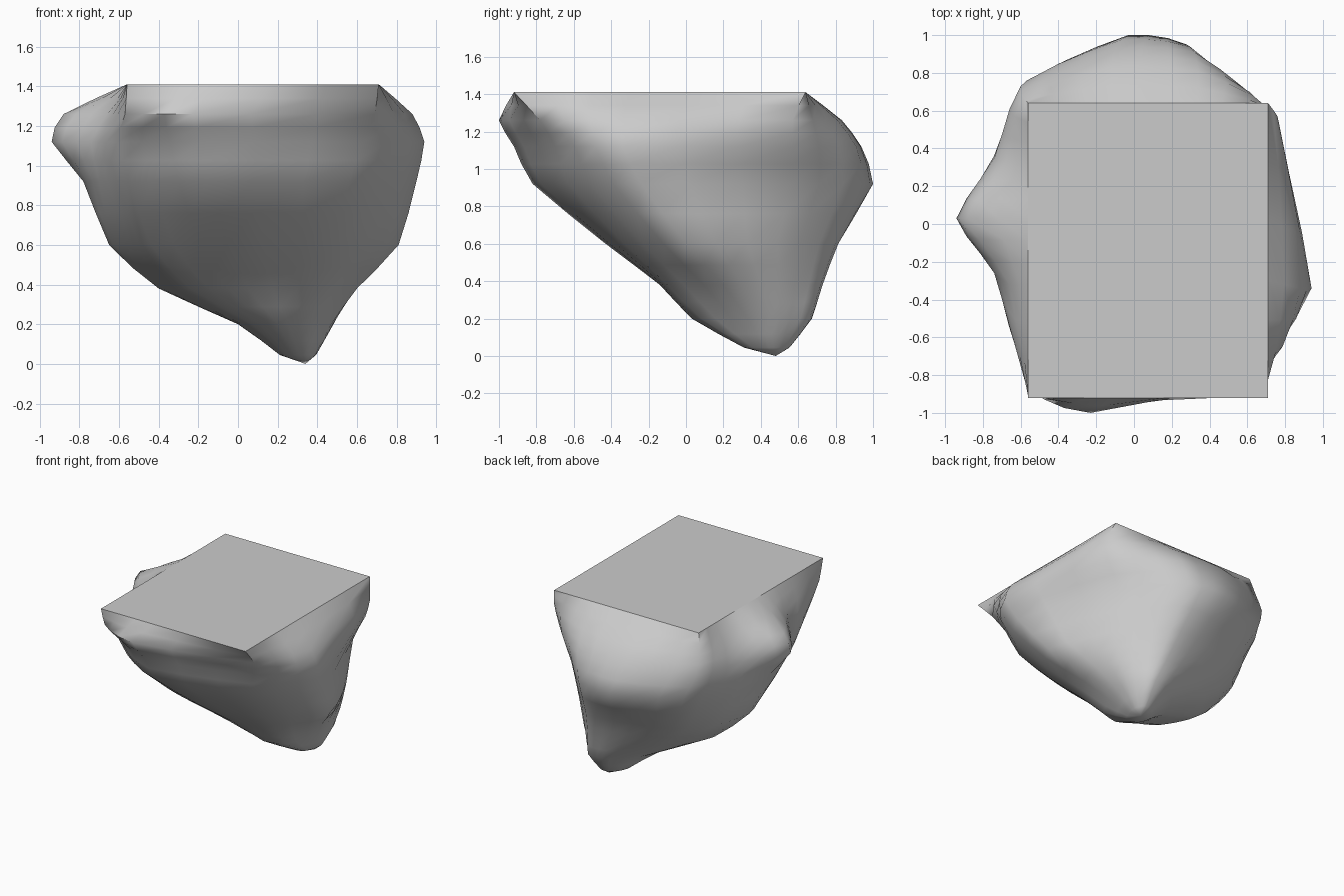
import bpy, bmesh
from mathutils import Vector

if "Cube" in bpy.data.objects:
    bpy.data.objects.remove(bpy.data.objects["Cube"])

# Rock cross-sections: height -> x,y of front, front-right, right, back-right, back ridge
# (right and left), back-left, left-back, left lump, left-front, front-left points
SECTIONS = [
    (0.20, [(.20, .03), (.36, .08), (.47, .33), (.48, .50), (.40, .66), (.27, .67), (.13, .58), (.05, .47), (.00, .33), (.02, .21), (.07, .11)]),
    (0.38, [(.05, -.14), (.42, -.10), (.60, .20), (.55, .50), (.36, .72), (.17, .72), (-.12, .60), (-.30, .44), (-.40, .22), (-.34, .06), (-.24, -.07)]),
    (0.60, [(-.05, -.43), (.50, -.33), (.81, .00), (.61, .49), (.32, .80), (.07, .80), (-.35, .66), (-.57, .43), (-.65, .13), (-.57, -.11), (-.44, -.31)]),
    (0.92, [(-.15, -.82), (.56, -.63), (.90, -.24), (.62, .56), (.28, .95), (-.03, 1.0), (-.52, .78), (-.73, .37), (-.78, .05), (-.70, -.28), (-.55, -.60)]),
    (1.12, [(-.18, -.92), (.63, -.70), (.94, -.34), (.72, .57), (.32, .91), (-.10, .93), (-.60, .73), (-.74, .35), (-.94, .03), (-.74, -.26), (-.61, -.67)]),
    (1.26, [(-.23, -1.0), (.69, -.78), (.88, -.34), (.76, .57), (.34, .81), (-.12, .83), (-.59, .68), (-.68, .33), (-.88, .03), (-.66, -.32), (-.57, -.86)]),
]
TOP_Z = 1.41
TOP = [(-.1, -.92), (.71, -.92), (.71, -.3), (.71, .64), (.34, .64), (-.12, .64), (-.56, .64),
       (-.56, .33), (-.56, .03), (-.56, -.32), (-.56, -.92)]
TIP = Vector((.34, .48, 0))
STEPS = 3
ROUND = 0.5      # 0 = straight chips between points, 1 = full curve


def blend(a, b, c, d, t):
    """Point between b and c, half way from straight to Catmull-Rom."""
    curve = 0.5 * (2 * b + (c - a) * t + (2 * a - 5 * b + 4 * c - d) * t ** 2
                   + (3 * b - a - 3 * c + d) * t ** 3)
    return b.lerp(c, t).lerp(curve, ROUND)


def ring(points, z, rounded=True):
    p = [Vector((x, y, z)) for x, y in points]
    n, out = len(p), []
    for i in range(n):
        for s in range(STEPS):
            t = s / STEPS
            b, c = p[i], p[(i + 1) % n]
            out.append(blend(p[i - 1], b, c, p[(i + 2) % n], t) if rounded else b.lerp(c, t))
    return out


# Rounded section rings, from a shrunken ring at the foot to the square-cut top
rings = [ring(pts, z) for z, pts in SECTIONS] + [ring(TOP, TOP_Z, False)]
foot = [TIP.lerp(v, 0.38) for v in rings[0]]
for v in foot:
    v.z = 0.045
rings.insert(0, foot)
levels = []
last = len(rings) - 1
for i in range(last):
    around = [rings[max(0, min(last, k))] for k in (i - 1, i, i + 1, i + 2)]
    for t in (0, 0.5):
        levels.append([blend(*q, t) for q in zip(*around)])
levels.append(rings[-1])

# Skin the rings into a closed solid
bm = bmesh.new()
loops = [[bm.verts.new(v) for v in lv] for lv in levels]
n = len(loops[0])
tip = bm.verts.new(TIP)
for j in range(n):
    k = (j + 1) % n
    bm.faces.new((tip, loops[0][k], loops[0][j]))
    for lo, hi in zip(loops, loops[1:]):
        bm.faces.new((lo[j], lo[k], hi[k], hi[j]))
top = bm.faces.new(loops[-1])
bmesh.ops.recalc_face_normals(bm, faces=bm.faces)

# Smooth flanks with a crisp top edge
for f in bm.faces:
    f.smooth = True
for e in bm.edges:
    e.smooth = e.calc_face_angle(0) < 0.9
for e in top.edges:
    e.smooth = False

mesh = bpy.data.meshes.new("flat_topped_rock")
bm.to_mesh(mesh)
bm.free()
rock = bpy.data.objects.new("flat_topped_rock", mesh)
bpy.context.collection.objects.link(rock)
